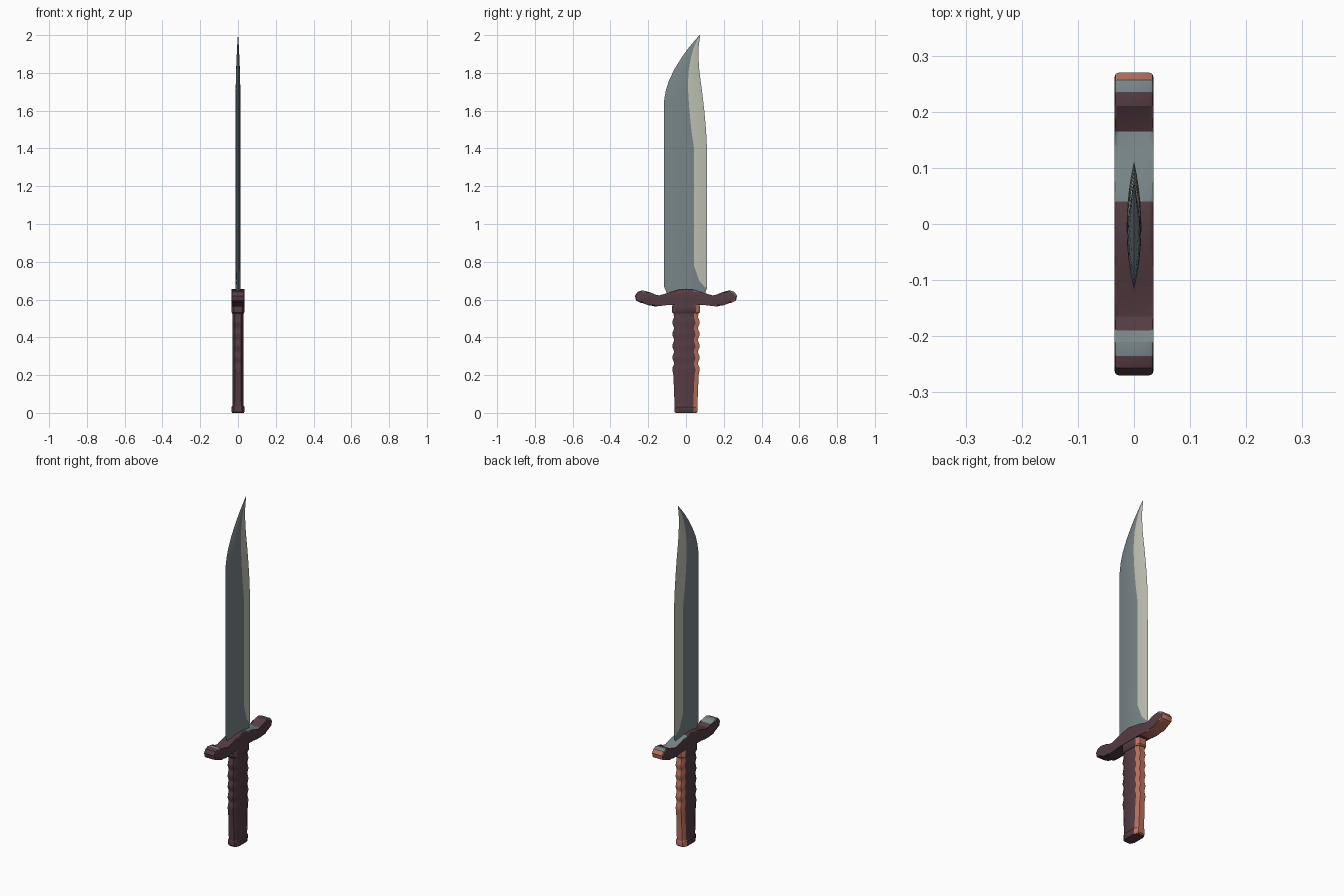
import bpy, bmesh, math

if "Cube" in bpy.data.objects:
    bpy.data.objects.remove(bpy.data.objects["Cube"])


def material(name, rgb):
    m = bpy.data.materials.new(name)
    m.diffuse_color = (*rgb, 1)
    m.use_nodes = True
    m.node_tree.nodes["Principled BSDF"].inputs["Base Color"].default_value = m.diffuse_color
    return m


STEEL = material("blue grey steel", (0.19, 0.235, 0.245))
EDGE = material("pale edge steel", (0.52, 0.54, 0.45))
BROWN = material("dark plum brown", (0.09, 0.045, 0.055))
COPPER = material("copper", (0.50, 0.17, 0.11))


def finish(name, bm, mats, rule, angle=30):
    bmesh.ops.recalc_face_normals(bm, faces=bm.faces)
    for f in bm.faces:
        f.normal_update()
        f.material_index = rule(f.calc_center_median(), f.normal)
    me = bpy.data.meshes.new(name)
    bm.to_mesh(me)
    bm.free()
    for m in mats:
        me.materials.append(m)
    ob = bpy.data.objects.new(name, me)
    bpy.context.collection.objects.link(ob)
    bpy.ops.object.select_all(action='DESELECT')
    ob.select_set(True)
    bpy.context.view_layer.objects.active = ob
    bpy.ops.object.shade_smooth_by_angle(angle=math.radians(angle))
    return ob


def loft(rings):
    bm = bmesh.new()
    vs = [[bm.verts.new(p) for p in r] for r in rings]
    n = len(vs[0])
    for a, b in zip(vs, vs[1:]):
        for i in range(n):
            bm.faces.new((a[i], a[(i + 1) % n], b[(i + 1) % n], b[i]))
    bm.faces.new(vs[0][::-1])
    bm.faces.new(vs[-1])
    return bm


# Blade: rows of (z, spine y, colour boundary y, edge y, half thickness)
ROWS = [(0.63, -.10, .085, .10, .013), (0.665, -.115, .10, .112, .013),
        (0.70, -.117, .07, .112, .013), (0.78, -.117, .042, .112, .013),
        (1.40, -.117, .042, .111, .013), (1.50, -.117, .028, .106, .013),
        (1.60, -.117, .018, .097, .013), (1.66, -.115, .014, .090, .013),
        (1.71, -.106, .011, .084, .0125), (1.76, -.090, .011, .077, .0115),
        (1.82, -.061, .015, .070, .010), (1.88, -.024, .026, .066, .0075),
        (1.93, .012, .040, .066, .005), (1.97, .045, .058, .071, .003),
        (2.0, .072, .0735, .075, .0005)]
rings = []
for z, yl, yb, yr, t in ROWS:
    ys = [yl + (yb - yl) * k for k in (0, .2, .4, .6, .8, 1)] + \
         [yb + (yr - yb) * k for k in (.35, .7, 1)]
    mid, half = (yl + yr) / 2, (yr - yl) / 2
    xs = [t * max(0, 1 - ((y - mid) / half) ** 2) for y in ys]
    side = list(zip(xs, ys))
    rings.append([(x, y, z) for x, y in side] +
                 [(-x, y, z) for x, y in side[-2:0:-1]])
bm = loft(rings)
bounds = [(r[0], r[2]) for r in ROWS]


def blade_rule(c, n):
    for (z0, b0), (z1, b1) in zip(bounds, bounds[1:]):
        if z0 <= c.z <= z1:
            k = (c.z - z0) / (z1 - z0)
            return int(c.z > 0.66 and c.y > b0 + (b1 - b0) * k)
    return 0


finish("blade", bm, [STEEL, EDGE], blade_rule)

# Crossguard: half outline mirrored, extruded across x and bevelled
TOP = [(0, .655), (.04, .652), (.09, .637), (.14, .622), (.165, .618), (.19, .630),
       (.21, .645), (.235, .648), (.257, .640), (.27, .62)]
LOW = [(.265, .595), (.24, .583), (.20, .578), (.165, .563), (.13, .567), (.09, .572), (0, .572)]
half = TOP + LOW
outline = half + [(-y, z) for y, z in half[-2:0:-1]]
bm = loft([[(x, y, z) for y, z in outline] for x in (-.035, .035)])
rim = [e for e in bm.edges if abs(e.verts[0].co.x - e.verts[1].co.x) < 1e-5]
bmesh.ops.bevel(bm, geom=rim, offset=.008, segments=2, affect='EDGES', profile=.5)


def guard_rule(c, n):
    if n.z > 0.2 and (.03 < c.y < .165 or .235 < c.y < .26 or -.235 < c.y < -.19):
        return 1
    if (c.y > .255 and abs(n.x) < .9) or (n.z < -.3 and c.y > .05):
        return 2
    return 0


finish("crossguard", bm, [BROWN, STEEL, COPPER], guard_rule)


# Grip, collar and pommel: stacked chamfered rectangles
def section(z, hx, hy):
    a, b = hx * .6, hy - .022
    return [(hx, -b, z), (hx, b, z), (a, hy, z), (-a, hy, z),
            (-hx, b, z), (-hx, -b, z), (-a, -hy, z), (a, -hy, z)]


def handle_rule(c, n):
    return int(n.y > .3)


grip = [(.03, .029, .060), (.13, .028, .064), (.20, .028, .067)]
for i in range(5):                       # finger ridges
    z = .225 + i * .062
    grip += [(z, .028, .072), (z + .018, .028, .070), (z + .031, .028, .064), (z + .046, .028, .065)]
grip.append((.54, .028, .062))
finish("grip", loft([section(*r) for r in grip]), [BROWN, COPPER], handle_rule)
for name, rows in (("collar", [(.525, .030, .068), (.532, .034, .074), (.562, .034, .074), (.58, .032, .068)]),
                   ("pommel", [(0, .031, .056), (.006, .034, .061), (.032, .034, .062), (.038, .030, .060)])):
    finish(name, loft([section(*r) for r in rows]), [BROWN, COPPER], handle_rule)
